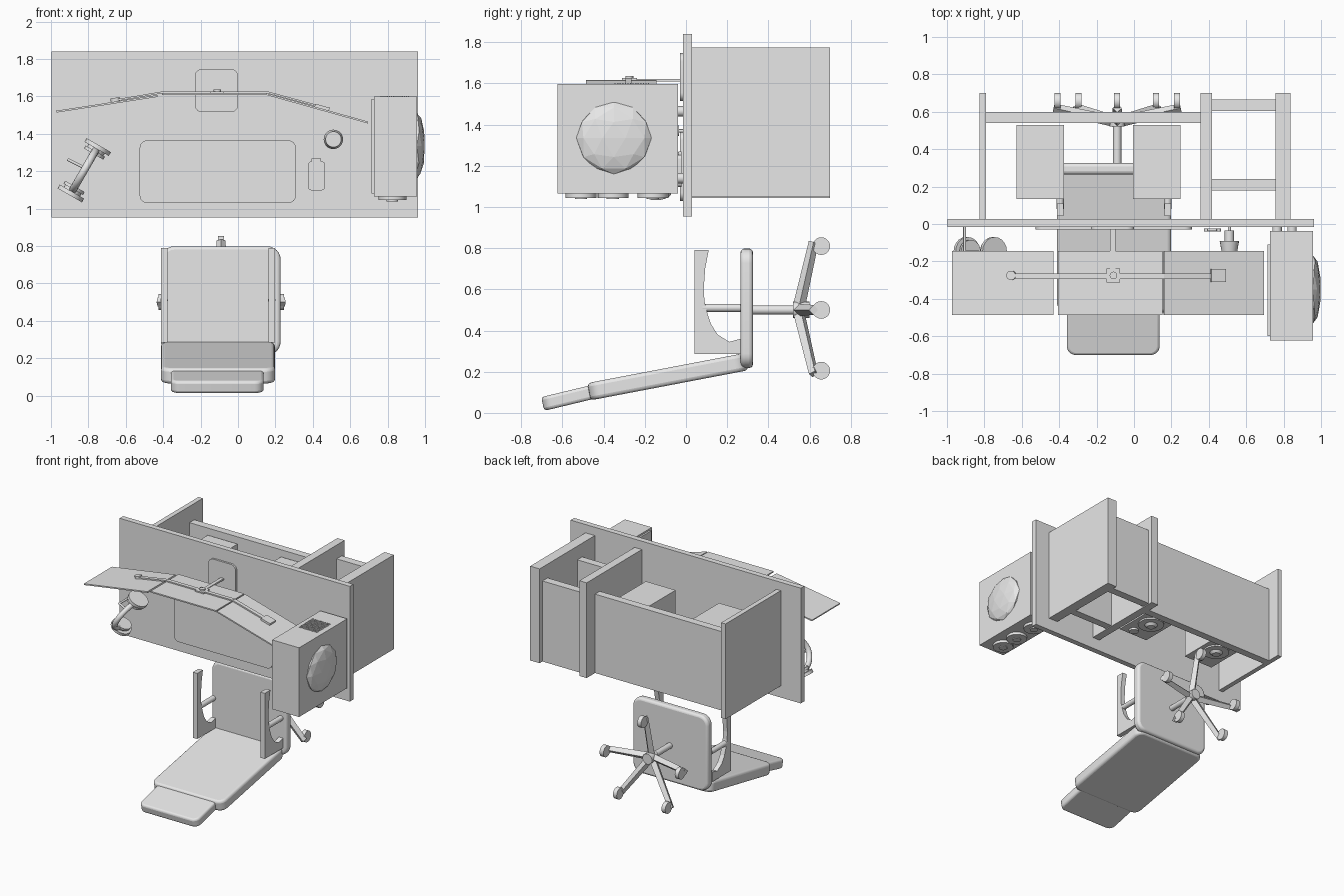
import bpy, bmesh, math
from mathutils import Matrix, Vector

if "Cube" in bpy.data.objects:
    bpy.data.objects.remove(bpy.data.objects["Cube"], do_unlink=True)

grey = bpy.data.materials.new("plain_grey")
grey.use_nodes = True
grey.diffuse_color = (0.8, 0.8, 0.8, 1)
grey.node_tree.nodes["Principled BSDF"].inputs["Base Color"].default_value = (0.8, 0.8, 0.8, 1)
smooth_parts = []


def add(name, mesh, smooth=False):
    obj = bpy.data.objects.new(name, mesh)
    mesh.materials.clear()
    mesh.materials.append(grey)
    bpy.context.scene.collection.objects.link(obj)
    if smooth:
        smooth_parts.append(obj)
    return obj


def finish(name, bm, smooth=False):
    bmesh.ops.recalc_face_normals(bm, faces=bm.faces)
    mesh = bpy.data.meshes.new(name)
    bm.to_mesh(mesh)
    bm.free()
    return add(name, mesh, smooth)


def box(name, x, y, z):
    """Box from three (low, high) ranges."""
    lo, hi = Vector((x[0], y[0], z[0])), Vector((x[1], y[1], z[1]))
    bm = bmesh.new()
    m = Matrix.Translation((lo + hi) / 2) @ Matrix.Diagonal((*(hi - lo), 1))
    bmesh.ops.create_cube(bm, size=1, matrix=m)
    return finish(name, bm)


def slab(name, center, size, axis="X", angle=0, corner=0, edge=0):
    """Flat slab, rounded in plan by corner and on its rims by edge."""
    bm = bmesh.new()
    bmesh.ops.create_cube(bm, size=1, matrix=Matrix.Diagonal((*size, 1)))
    if corner:
        posts = [e for e in bm.edges if abs((e.verts[0].co - e.verts[1].co).z) > 1e-4]
        bmesh.ops.bevel(bm, geom=posts, offset=corner, segments=6, profile=0.5, affect="EDGES")
    bm.transform(Matrix.Translation(center) @ Matrix.Rotation(angle, 4, axis))
    obj = finish(name, bm, corner > 0)
    if edge:
        mod = obj.modifiers.new("rim", "BEVEL")
        mod.width, mod.segments, mod.limit_method = edge, 3, "ANGLE"
        mod.angle_limit = math.radians(50)
    return obj


def rod(name, a, b, r1, r2=None, sides=20):
    """Cylinder or cone from a to b."""
    a, b = Vector(a), Vector(b)
    bm = bmesh.new()
    turn = (b - a).to_track_quat("Z", "Y").to_matrix().to_4x4()
    bmesh.ops.create_cone(bm, cap_ends=True, segments=sides, radius1=r1,
                          radius2=r1 if r2 is None else r2, depth=(b - a).length,
                          matrix=Matrix.Translation((a + b) / 2) @ turn)
    return finish(name, bm, sides > 4)


# Desk: upright top with panels running back from it
box("desk_top", (-0.997, 0.963), (-0.015, 0.028), (0.953, 1.84))
for name, x, low in (("right", (-0.827, -0.79), 1.043), ("inner", (0.356, 0.418), 1.043),
                     ("left", (0.757, 0.837), 1.05)):
    box(f"desk_{name}_panel", x, (0.028, 0.70), (low, 1.776))
box("desk_back_panel", (-0.79, 0.356), (0.539, 0.598), (1.043, 1.65))
for i, y in enumerate(((0.603, 0.665), (0.18, 0.24))):
    box(f"desk_shelf_{i}", (0.418, 0.757), y, (1.05, 1.67))

# Speakers between the panels, drivers underneath
for side, x in (("right", -0.502), ("left", 0.122)):
    box(f"{side}_speaker", (x - 0.127, x + 0.127), (0.133, 0.53), (1.13, 1.6))
    rod(f"{side}_driver_rim", (x, 0.34, 1.13), (x, 0.34, 1.118), 0.095)
    rod(f"{side}_driver_cone", (x, 0.34, 1.12), (x, 0.34, 1.10), 0.05, 0.03)
    rod(f"{side}_tweeter", (x + 0.04, 0.19, 1.13), (x + 0.04, 0.19, 1.115), 0.035)

# Computer case with side dome, vent, fans and feet
box("case_body", (0.728, 0.957), (-0.624, -0.038), (1.065, 1.598))
box("case_front", (0.715, 0.728), (-0.6, -0.11), (1.08, 1.585))
bm = bmesh.new()
bmesh.ops.create_icosphere(bm, subdivisions=2, radius=1)
bmesh.ops.bisect_plane(bm, geom=bm.verts[:] + bm.edges[:] + bm.faces[:], plane_co=(0, 0, 0),
                       plane_no=(1, 0, 0), clear_inner=True)
bm.transform(Matrix.Translation((0.956, -0.35, 1.335)) @ Matrix.Diagonal((0.044, 0.183, 0.175, 1)))
finish("case_dome", bm)
bm = bmesh.new()
for i in range(14):
    for j in range(14):
        at = Matrix.Translation((0.764 + i * 0.0114, -0.182 - j * 0.0125, 1.599))
        bmesh.ops.create_cube(bm, size=0.006, matrix=at)
finish("case_vent", bm)
for i, y in enumerate((-0.51, -0.355, -0.16)):
    rod(f"case_fan_{i}", (0.825, y, 1.066), (0.825, y, 1.045), 0.075)
    rod(f"case_fan_hub_{i}", (0.825, y, 1.046), (0.825, y, 1.038), 0.03)
for x in (0.765, 0.845):
    for z in (1.14, 1.465):
        rod("case_foot", (x, -0.04, z), (x, -0.012, z), 0.025)

# Three angled screens on a bracket
screens = (("right", (-0.972, 1.518), (-0.43, 1.602)), ("middle", (-0.405, 1.612), (0.153, 1.612)),
           ("left", (0.16, 1.61), (0.695, 1.46)))
for name, a, b in screens:
    dx, dz = b[0] - a[0], b[1] - a[1]
    slab(f"{name}_screen", ((a[0] + b[0]) / 2, -0.315, (a[1] + b[1]) / 2),
         (math.hypot(dx, dz), 0.343, 0.01), "Y", -math.atan2(dz, dx))
arm_path = ((-0.66, 1.578), (-0.405, 1.621), (0.16, 1.621), (0.45, 1.542))
for i, (a, b) in enumerate(zip(arm_path, arm_path[1:])):
    dx, dz = b[0] - a[0], b[1] - a[1]
    slab(f"screen_arm_{i}", ((a[0] + b[0]) / 2, -0.28, (a[1] + b[1]) / 2),
         (math.hypot(dx, dz), 0.03, 0.01), "Y", -math.atan2(dz, dx))
slab("left_screen_mount", (0.45, -0.275, 1.542), (0.08, 0.07, 0.016), "Y", 0.27)
rod("right_screen_mount", (-0.655, -0.275, 1.572), (-0.658, -0.275, 1.592), 0.025)
box("middle_screen_mount", (-0.147, -0.075), (-0.312, -0.238), (1.612, 1.626))
rod("middle_mount_knob", (-0.11, -0.275, 1.62), (-0.11, -0.275, 1.636), 0.02)
box("screen_stand", (-0.127, -0.1), (-0.28, -0.015), (1.61, 1.622))

# Thin pads and small items on the desk top
quarter = math.pi / 2
slab("stand_plate", (-0.115, -0.022, 1.631), (0.232, 0.232, 0.016), "X", quarter, 0.04)
slab("desk_mat", (-0.108, -0.022, 1.197), (0.835, 0.335, 0.014), "X", quarter, 0.04)
slab("mouse", (0.42, -0.032, 1.175), (0.092, 0.155, 0.018), "X", quarter, 0.02)
slab("mouse_top", (0.418, -0.03, 1.255), (0.05, 0.03, 0.014), "X", quarter, 0.006)
rod("mug_stem", (0.51, -0.015, 1.37), (0.51, -0.05, 1.37), 0.008)
rod("mug_neck", (0.51, -0.035, 1.37), (0.51, -0.09, 1.37), 0.025)
rod("mug_body", (0.51, -0.09, 1.37), (0.51, -0.145, 1.37), 0.052, 0.042)

# Headphones hanging on a hook
mid, lean = Vector((-0.822, -0.145, 1.205)), Vector((0.5, 0, 0.866))
curve = bpy.data.curves.new("headband", "CURVE")
curve.dimensions, curve.bevel_depth, curve.use_fill_caps = "3D", 0.02, True
line = curve.splines.new("POLY")
line.points.add(16)
for i, p in enumerate(line.points):
    t = math.pi * i / 16
    at = mid + lean * 0.125 * math.cos(t) + Vector((0, -0.16 * math.sin(t), 0))
    p.co = (*at, 1)
temp = bpy.data.objects.new("headband_path", curve)
add("headband", bpy.data.meshes.new_from_object(temp), True)
bpy.data.objects.remove(temp)
for s in (-1, 1):
    for k, (near, far, r) in enumerate(((0.1, 0.118, 0.06), (0.118, 0.132, 0.05), (0.132, 0.155, 0.075))):
        rod(f"ear_cup_{k}", mid + lean * near * s, mid + lean * far * s, r)
rod("hook_post", (-0.905, -0.015, 1.26), (-0.905, -0.15, 1.26), 0.008)
rod("hook_bar", (-0.91, -0.15, 1.262), (-0.83, -0.15, 1.222), 0.008)

# Reclined chair: backrest, seat and footrest
slab("chair_back", (-0.092, 0.295, 0.508), (0.64, 0.58, 0.06), "X", quarter, 0.07, 0.018)
slab("chair_seat", (-0.107, -0.088, 0.176), (0.61, 0.78, 0.085), "X", math.radians(10.8), 0.06, 0.018)
slab("chair_footrest", (-0.111, -0.56, 0.076), (0.497, 0.28, 0.068), "X", math.radians(13.5), 0.05, 0.015)

# Curved arm blades with a rod to the backrest
blade = ((0.042, 0.285), (0.265, 0.285), (0.265, 0.36), (0.21, 0.345), (0.154, 0.38), (0.122, 0.43),
         (0.105, 0.48), (0.09, 0.54), (0.086, 0.6), (0.093, 0.7), (0.11, 0.79), (0.042, 0.79))
for side, x in (("right", -0.413), ("left", 0.162)):
    bm = bmesh.new()
    face = bm.faces.new([bm.verts.new((x, y, z)) for y, z in blade])
    moved = bmesh.ops.extrude_face_region(bm, geom=[face])["geom"]
    bmesh.ops.translate(bm, vec=(0.037, 0, 0), verts=[v for v in moved if isinstance(v, bmesh.types.BMVert)])
    finish(f"{side}_arm", bm)
    rod(f"{side}_arm_rod", (x + 0.018, 0.08, 0.51), (x + 0.018, 0.27, 0.51), 0.02)

# Post, hub and five legs with wheels
hub = Vector((-0.09, 0.5, 0.5))
rod("chair_post", hub + Vector((0, -0.18, 0)), hub + Vector((0, 0.03, 0)), 0.022)
rod("chair_hub", hub + Vector((0, 0.02, 0)), hub + Vector((0, 0.1, 0)), 0.04)
for i, (deg, reach) in enumerate(((90, 0.33), (0, 0.34), (180, 0.34), (-55, 0.38), (-125, 0.38))):
    out = Vector((math.cos(math.radians(deg)), 0, math.sin(math.radians(deg))))
    tip = hub + out * reach + Vector((0, 0.12, 0))
    rod(f"leg_{i}", hub + Vector((0, 0.045, 0)), tip, 0.03, 0.024, 4)
    wheel = hub + out * (reach - 0.02) + Vector((0, 0.157, 0))
    rod(f"wheel_{i}", wheel - Vector((0.016, 0, 0)), wheel + Vector((0.016, 0, 0)), 0.043)

# Smooth the round parts, keep sharp edges
bpy.ops.object.select_all(action="DESELECT")
for obj in smooth_parts:
    obj.select_set(True)
bpy.context.view_layer.objects.active = smooth_parts[0]
bpy.ops.object.shade_smooth_by_angle(angle=math.radians(35))
